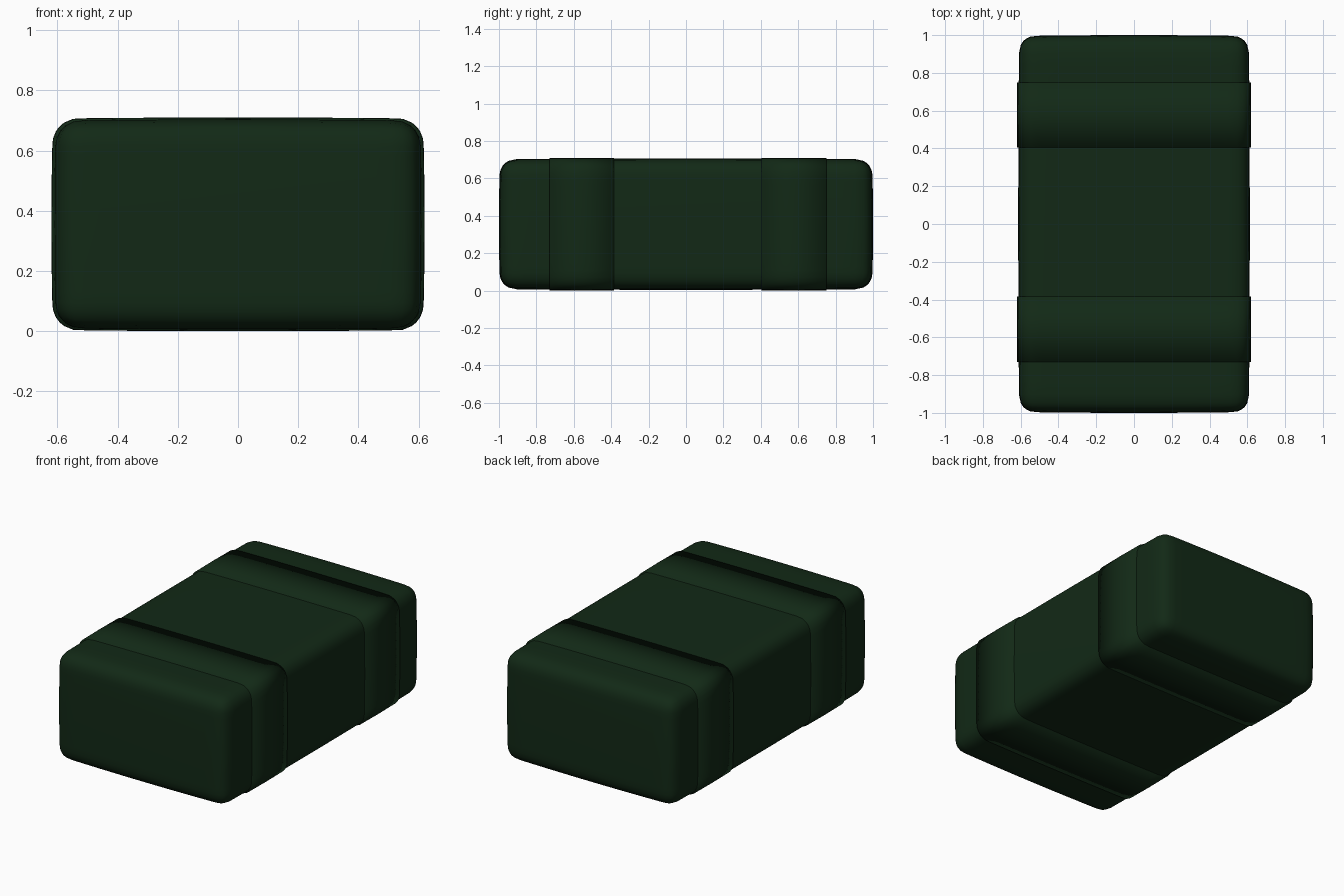
import bpy, bmesh
from math import sin, pi
from mathutils import Vector

if "Cube" in bpy.data.objects:
    bpy.data.objects.remove(bpy.data.objects["Cube"])

green = bpy.data.materials.new("dark_green")
green.diffuse_color = (0.006, 0.022, 0.008, 1)
green.use_nodes = True
green.node_tree.nodes["Principled BSDF"].inputs["Base Color"].default_value = green.diffuse_color
MID_Z = 0.355


def pillow(p, half, r, bulge):
    """Round the box edges at p and let the faces swell slightly."""
    inner = Vector([max(-(h - r), min(h - r, c)) for c, h in zip(p, half)])
    d = p - inner
    q = inner + d.normalized() * r if d.length > 0 else p
    u = [c / h for c, h in zip(q, half)]
    return Vector([q[i] * (1 - sum(bulge[i] * u[j] ** 2 for j in range(3) if j != i))
                   for i in range(3)])


def finish(name, bm, y=0):
    bmesh.ops.recalc_face_normals(bm, faces=bm.faces)
    for f in bm.faces:
        f.smooth = True
    me = bpy.data.meshes.new(name)
    bm.to_mesh(me)
    bm.free()
    me.materials.append(green)
    ob = bpy.data.objects.new(name, me)
    ob.location = (0, y, MID_Z)
    bpy.context.collection.objects.link(ob)


# Soft rounded pack body
half = Vector((0.613, 1.0, 0.351))
bm = bmesh.new()
bmesh.ops.create_cube(bm, size=2)
bmesh.ops.subdivide_edges(bm, edges=bm.edges[:], cuts=21, use_grid_fill=True)
for v in bm.verts:
    p = Vector([sin(c * pi / 2) * h for c, h in zip(v.co, half)])
    v.co = pillow(p, half, 0.085, (0.008, 0.005, 0.010))
finish("pack_body", bm)


# Two raised bands wrapped around the body
def band(name, y0, y1):
    n = 20
    ts = [sin((2 * i / n - 1) * pi / 2) for i in range(n)]
    square = ([(t, -1) for t in ts] + [(1, t) for t in ts]
              + [(-t, 1) for t in ts] + [(-1, -t) for t in ts])
    w = (y1 - y0) / 2
    bm = bmesh.new()
    rings = []
    for y, grow in ((-w, -0.03), (-w, 0), (0, 0.001), (w, 0), (w, -0.03)):
        h = Vector((0.619 + grow, 1, 0.354 + grow))
        ring = []
        for a, b in square:
            q = pillow(Vector((a * h.x, 0, b * h.z)), h, 0.085, (0.008, 0, 0.010))
            ring.append(bm.verts.new((q.x, y, q.z)))
        rings.append(ring)
    for r0, r1 in zip(rings, rings[1:]):
        for i in range(len(r0)):
            j = (i + 1) % len(r0)
            bm.faces.new((r0[i], r0[j], r1[j], r1[i]))
    finish(name, bm, (y0 + y1) / 2)


band("front_band", -0.73, -0.385)
band("rear_band", 0.405, 0.75)
